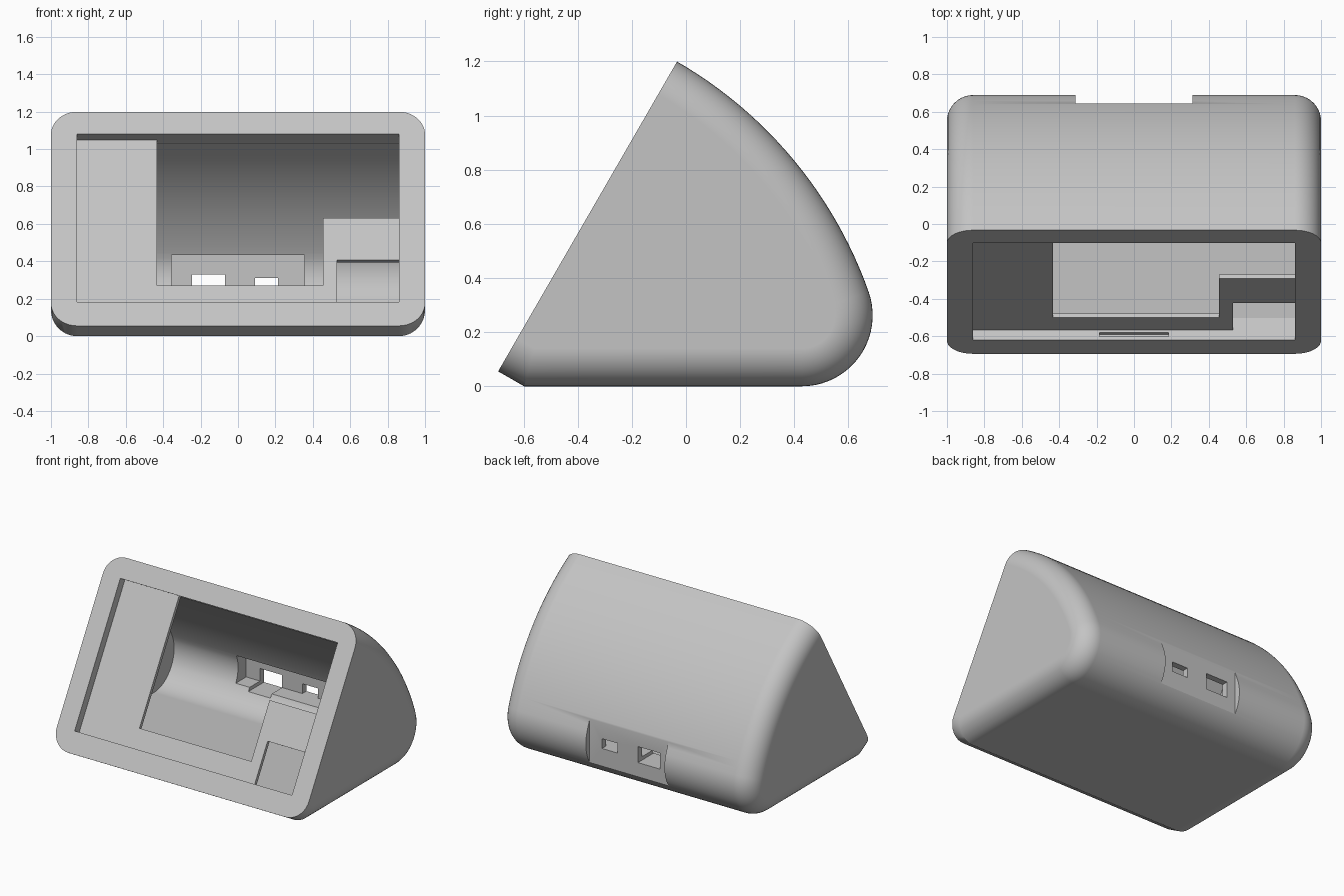
import bpy, bmesh, math
from math import sin, cos, radians, pi

if "Cube" in bpy.data.objects:
    bpy.data.objects.remove(bpy.data.objects["Cube"])

S60, C60 = sin(radians(60)), 0.5
FRONT = (-0.694, 0.055)          # lower front edge (y, z)
BIG_C, BIG_R = (-0.833, -0.186), 1.6   # centre and radius of the domed back


def slant(s, d):
    """Point s up the tilted front face and d behind it, as (y, z)."""
    return (FRONT[0] + C60 * s + S60 * d, FRONT[1] + S60 * s - C60 * d)


def arc(c, r, a0, a1, n):
    return [(c[0] + r * cos(a0 + (a1 - a0) * i / n),
             c[1] + r * sin(a0 + (a1 - a0) * i / n)) for i in range(n + 1)]


def loft(name, rings):
    """Closed solid through (x, profile) rings."""
    bm = bmesh.new()
    vs = [[bm.verts.new((x, y, z)) for y, z in prof] for x, prof in rings]
    n = len(vs[0])
    for a, b in zip(vs, vs[1:]):
        for i in range(n):
            j = (i + 1) % n
            bm.faces.new((a[i], a[j], b[j], b[i]))
    bm.faces.new(vs[0])
    bm.faces.new(vs[-1])
    bmesh.ops.recalc_face_normals(bm, faces=bm.faces[:])
    me = bpy.data.meshes.new(name)
    bm.to_mesh(me)
    bm.free()
    ob = bpy.data.objects.new(name, me)
    bpy.context.collection.objects.link(ob)
    return ob


def cut(body, cutter):
    mod = body.modifiers.new("cut", 'BOOLEAN')
    mod.operation, mod.solver, mod.object = 'DIFFERENCE', 'EXACT', cutter
    bpy.context.view_layer.objects.active = body
    bpy.ops.object.modifier_apply(modifier=mod.name)
    bpy.data.objects.remove(cutter)


def slant_box(x0, x1, s0, s1, d0, d1):
    prof = [slant(s0, d0), slant(s0, d1), slant(s1, d1), slant(s1, d0)]
    return loft("cutter", [(x0, prof), (x1, prof)])


def box(x0, x1, y0, y1, z0, z1):
    prof = [(y0, z0), (y1, z0), (y1, z1), (y0, z1)]
    return loft("cutter", [(x0, prof), (x1, prof)])


def shell_profile(o):
    """Outer side outline, moved inward by o."""
    join = radians(19.55)
    return ([slant(o, 0), (-0.598 + 0.268 * o, o)]
            + arc((0.428, 0.2617), 0.2617 - o, -pi / 2, join, 20)
            + arc(BIG_C, BIG_R - o, join, radians(60), 24)[1:])


# Housing with rounded ends
FILLET, STEPS = 0.14, 10
half = [(1 - FILLET + FILLET * sin(pi / 2 * i / STEPS),
         shell_profile(FILLET * (1 - cos(pi / 2 * i / STEPS)))) for i in range(STEPS + 1)]
housing = loft("housing", [(-x, p) for x, p in reversed(half)] + half)

# Inner cavity behind the mounting plate
W, LO, HI = 0.862, 0.148, 1.183
PLATE, BACK = 0.06, 0.085
r_in = BIG_R - 0.139
join = math.asin(0.531 / (r_in - 0.23))
cy = BIG_C[0] + (r_in - 0.23) * cos(join)
cavity = ([slant(LO, BACK), slant(LO, 0.137)]
          + arc((cy, 0.345), 0.23, -pi / 2, join, 16)
          + arc(BIG_C, r_in, join, radians(60) - math.asin(BACK / r_in), 20)[1:])
cut(housing, loft("cutter", [(-W, cavity), (W, cavity)]))

# Screen recess, and the openings through the plate
cut(housing, slant_box(-W, W, LO, HI, -0.1, PLATE))
cut(housing, slant_box(-0.432, W, 0.70, HI, 0.05, 0.09))
cut(housing, slant_box(-0.432, 0.455, 0.285, 0.72, 0.05, 0.09))
cut(housing, slant_box(0.53, W, LO, 0.44, 0.05, 0.09))

# Snap slot in the lower rim
cut(housing, slant_box(-0.185, 0.185, 0.125, 0.16, 0.022, 0.046))

# Flat connector panel, thinned from both sides, with two ports
cut(housing, box(-0.312, 0.312, 0.645, 0.9, -0.1, 0.7))
cut(housing, box(-0.355, 0.355, 0.40, 0.60, 0.24, 0.435))
cut(housing, box(-0.245, -0.07, 0.42, 0.8, 0.215, 0.33))
cut(housing, box(0.09, 0.215, 0.42, 0.8, 0.24, 0.31))

# Colour and shading
grey = bpy.data.materials.new("light grey")
grey.diffuse_color = (0.55, 0.55, 0.55, 1)
grey.use_nodes = True
grey.node_tree.nodes["Principled BSDF"].inputs["Base Color"].default_value = grey.diffuse_color
housing.data.materials.clear()
housing.data.materials.append(grey)
for p in housing.data.polygons:
    p.material_index = 0
bpy.ops.object.select_all(action='DESELECT')
housing.select_set(True)
bpy.context.view_layer.objects.active = housing
bpy.ops.object.shade_smooth_by_angle(angle=radians(25))
wn = housing.modifiers.new("even shading", 'WEIGHTED_NORMAL')
wn.keep_sharp = True
